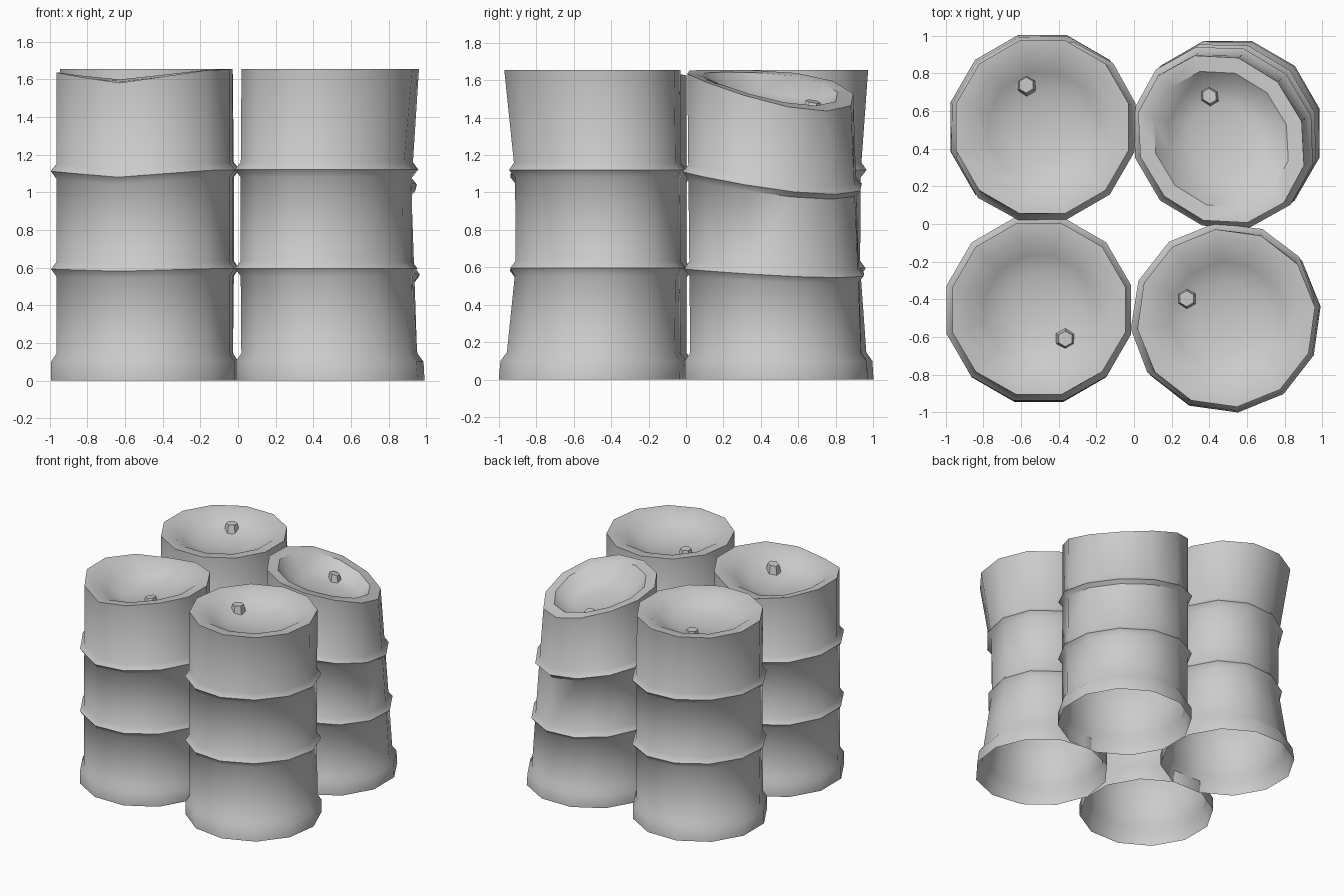
import bpy, bmesh, math
from mathutils import Vector

if "Cube" in bpy.data.objects:
    bpy.data.objects.remove(bpy.data.objects["Cube"])

SIDES = 12
H = 1.655
# (radius, height) of the open-bottomed shell: base flare, two hoops, rim
SHELL = [(0.505, 0), (0.505, 0.10), (0.475, 0.145),
         (0.475, 0.555), (0.505, 0.595), (0.475, 0.635),
         (0.475, 1.08), (0.507, 1.12), (0.475, 1.16),
         (0.475, H), (0.385, H - 0.008)]
# (radius, depth below the rim) of the dished lid
LID = [(0.30, 0.065), (0.19, 0.105)]
LID_CENTRE = 0.12


def crush(p, angle, drop, pull):
    """Sink and pull in the top of a barrel on one side."""
    d = Vector((math.cos(angle), math.sin(angle), 0))
    t = min(max((p.dot(d) / 0.475 + 1) / 2, 0), 1.05)
    k = p.z / H
    return p - Vector((0, 0, drop * t ** 1.8 * k ** 1.5)) - d * (pull * t * k)


def sag(p, x0, width, drop):
    """Sink the top of a barrel along a front-to-back valley."""
    k = p.z / H
    w = math.exp(-((p.x - x0) / width) ** 2) * (1 - 0.3 * p.y)
    return p + Vector((0, 0.025 * k * max(-p.y, 0), -drop * w * k ** 1.6))


def dent(p, angle, depth):
    """Push in the middle of a barrel on one side, leaving the ends round."""
    d = Vector((math.cos(angle), math.sin(angle), 0))
    t = max((p.dot(d) / 0.475 + 1) / 2, 0) ** 1.7
    k = min(max(p.z / H, 0), 1)
    return p - d * t * depth * math.sin(math.pi * k) ** 1.2


def make_object(name, bm, centre, deform):
    for v in bm.verts:
        v.co = deform(v.co.copy())
    mesh = bpy.data.meshes.new(name)
    bm.to_mesh(mesh)
    bm.free()
    obj = bpy.data.objects.new(name, mesh)
    obj.location = (centre[0], centre[1], 0)
    bpy.context.collection.objects.link(obj)
    bpy.ops.object.select_all(action='DESELECT')
    obj.select_set(True)
    bpy.context.view_layer.objects.active = obj
    bpy.ops.object.shade_smooth_by_angle(angle=math.radians(42))


def barrel(label, centre, phase, bung, deform, sink=0.0):
    # shell with hoops, rim and dished lid
    bm = bmesh.new()
    profile = SHELL + [(r, H - d - sink) for r, d in LID]
    rings = []
    for r, z in profile:
        rings.append([bm.verts.new((r * math.cos(phase + math.tau * i / SIDES),
                                    r * math.sin(phase + math.tau * i / SIDES), z))
                      for i in range(SIDES)])
    for a, b in zip(rings, rings[1:]):
        for i in range(SIDES):
            j = (i + 1) % SIDES
            bm.faces.new((a[i], a[j], b[j], b[i]))
    mid = bm.verts.new((0, 0, H - LID_CENTRE - sink))
    for i in range(SIDES):
        bm.faces.new((rings[-1][i], rings[-1][(i + 1) % SIDES], mid))
    make_object(label + "_barrel", bm, centre, deform)

    # hexagonal filler cap on the lid
    bm = bmesh.new()
    bmesh.ops.create_cone(bm, cap_ends=True, segments=6,
                          radius1=0.058, radius2=0.042, depth=0.07)
    bmesh.ops.translate(bm, verts=bm.verts[:],
                        vec=(bung[0], bung[1], H - 0.075 - sink))
    make_object(label + "_filler_cap", bm, centre, deform)


rad = math.radians
barrel("front_left", (-0.505, -0.457), rad(15), (0.14, -0.157),
       lambda p: sag(p, -0.12, 0.3, 0.065))
barrel("back_left", (-0.487, 0.515), rad(15), (-0.088, 0.225),
       lambda p: dent(p, rad(133), 0.1))
barrel("back_right", (0.497, 0.483), rad(15), (-0.055, 0.235),
       lambda p: crush(p, rad(43), 0.22, 0.095), sink=0.04)
barrel("front_right", (0.49, -0.5), rad(7), (-0.21, 0.103),
       lambda p: dent(p, rad(-50), 0.1))
